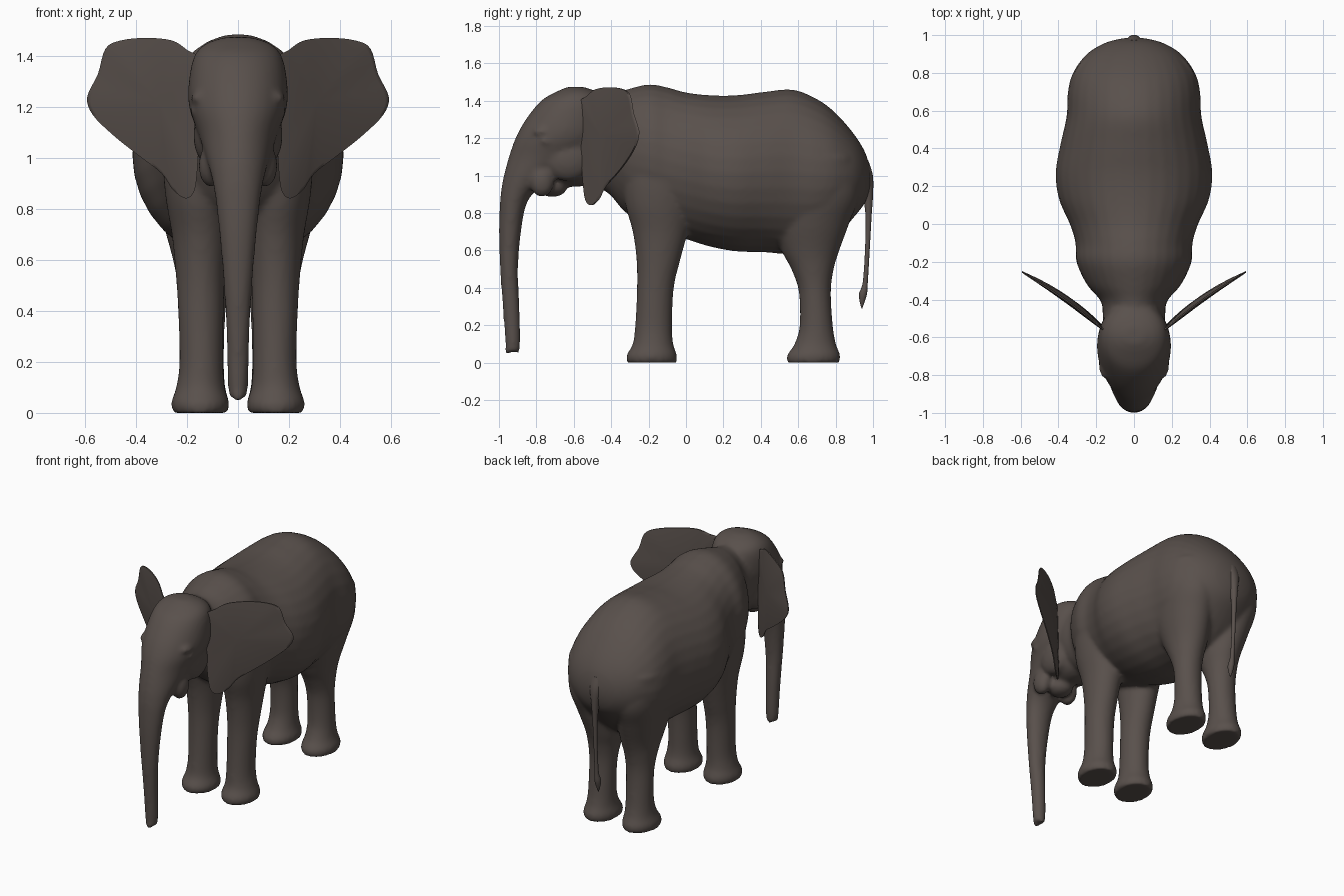
import bpy
import bmesh
from math import cos, sin, pi, radians
from mathutils import Matrix, Vector

default_cube = bpy.data.objects.get("Cube")
if default_cube:
    bpy.data.objects.remove(default_cube)

# One flat skin colour
SKIN = (0.1, 0.081, 0.072, 1)
skin = bpy.data.materials.new("grey brown skin")
skin.use_nodes = True
skin.diffuse_color = SKIN
shader = skin.node_tree.nodes["Principled BSDF"]
shader.inputs["Base Color"].default_value = SKIN
shader.inputs["Roughness"].default_value = 0.8


def spline(points, steps=5, closed=False):
    """Smooth curve through points of any dimension."""
    count = len(points)

    def point(i):
        return points[i % count] if closed else points[max(0, min(count - 1, i))]

    result = []
    for i in range(count if closed else count - 1):
        around = [point(i + k) for k in (-1, 0, 1, 2)]
        for s in range(steps):
            t = s / steps
            result.append([
                b + t * ((c - a) + t * ((2 * a - 5 * b + 4 * c - d)
                                        + t * (3 * (b - c) + d - a))) / 2
                for a, b, c, d in zip(*around)])
    if not closed:
        result.append(list(points[-1]))
    return result


def loft(bm, rings):
    """Skin a row of closed rings and cap both ends."""
    loops = [[bm.verts.new(p) for p in ring] for ring in rings]
    count = len(loops[0])
    for near, far in zip(loops, loops[1:]):
        for i in range(count):
            j = (i + 1) % count
            bm.faces.new((near[i], near[j], far[j], far[i]))
    bm.faces.new(loops[0])
    bm.faces.new(loops[-1])


def angles(count=32):
    return [2 * pi * i / count for i in range(count)]


def level_ring(z, front, back, inner, outer, side=1):
    """Horizontal oval between front/back and inner/outer limits."""
    return [(side * ((inner + outer) / 2 + (outer - inner) / 2 * cos(a)),
             (front + back) / 2 + (back - front) / 2 * sin(a), z) for a in angles()]


def upright_ring(y, top, bottom, half_width):
    """Cross-section of the barrel, facing along y."""
    return [(half_width * cos(a), y,
             (top + bottom) / 2 + (top - bottom) / 2 * sin(a)) for a in angles()]


def ellipsoid(bm, centre, radii):
    bmesh.ops.create_uvsphere(
        bm, u_segments=24, v_segments=16, radius=1,
        matrix=Matrix.Translation(centre) @ Matrix.Diagonal((*radii, 1)))


def finish(bm, name):
    bmesh.ops.recalc_face_normals(bm, faces=bm.faces)
    mesh = bpy.data.meshes.new(name)
    bm.to_mesh(mesh)
    bm.free()
    mesh.materials.append(skin)
    mesh.polygons.foreach_set("use_smooth", [True] * len(mesh.polygons))
    mesh.set_sharp_from_angle(angle=radians(60))
    obj = bpy.data.objects.new(name, mesh)
    bpy.context.scene.collection.objects.link(obj)
    return obj


# Barrel and neck: y, top, bottom, half width
BARREL = [
    (-.62, 1.42, 1, .15), (-.5, 1.43, .95, .165), (-.41, 1.435, .9, .175),
    (-.32, 1.46, .8, .25), (-.2, 1.488, .73, .305), (-.1, 1.472, .69, .31),
    (0, 1.445, .66, .34), (.13, 1.43, .62, .397), (.27, 1.43, .595, .415),
    (.42, 1.448, .59, .39), (.57, 1.46, .58, .357), (.7, 1.41, .6, .35),
    (.8, 1.335, .67, .323), (.9, 1.22, .78, .25), (.96, 1.12, .86, .15),
    (.985, 1.03, .94, .05)]

# Head running down into the trunk: z, front, back, half width
HEAD = [
    (.06, -.96, -.895, .036), (.12, -.967, -.885, .04), (.3, -.98, -.89, .045),
    (.5, -.994, -.898, .056), (.7, -1, -.882, .073), (.85, -.995, -.852, .09),
    (.93, -.987, -.79, .105), (1, -.974, -.69, .125), (1.1, -.947, -.5, .158),
    (1.2, -.912, -.42, .192), (1.3, -.857, -.4, .193), (1.4, -.775, -.42, .172),
    (1.45, -.69, -.48, .125), (1.475, -.63, -.55, .05)]

# Legs: z, front, back, inner, outer
FRONT_LEG = [
    (0, -.315, -.05, .04, .255), (.04, -.318, -.048, .035, .262),
    (.1, -.285, -.068, .052, .243), (.2, -.272, -.074, .058, .23),
    (.4, -.262, -.065, .056, .235), (.55, -.265, -.03, .05, .245),
    (.7, -.285, .01, .035, .26), (.85, -.325, .04, .02, .285),
    (1, -.33, .05, .02, .295), (1.15, -.28, 0, .04, .28)]
HIND_LEG = [
    (0, .54, .82, .04, .25), (.04, .54, .825, .035, .255),
    (.1, .58, .802, .05, .235), (.2, .608, .785, .055, .226),
    (.38, .603, .775, .05, .226), (.5, .563, .79, .035, .237),
    (.6, .51, .82, .012, .255), (.75, .46, .875, .005, .295),
    (.9, .47, .925, .01, .325), (1.1, .52, .9, .03, .335)]

# Body, head and legs flow together in one skin
bm = bmesh.new()
loft(bm, [upright_ring(*s) for s in spline(BARREL)])
loft(bm, [level_ring(z, f, b, -w, w) for z, f, b, w in spline(HEAD)])
for side in (1, -1):
    for leg in (FRONT_LEG, HIND_LEG):
        loft(bm, [level_ring(*s, side) for s in spline(leg)])
    # Tusk sheath, cheek, brow and eye lid
    ellipsoid(bm, (side * .105, -.77, .97), (.05, .065, .085))
    ellipsoid(bm, (side * .11, -.63, 1.09), (.065, .13, .12))
    ellipsoid(bm, (side * .15, -.76, 1.235), (.035, .06, .028))
    ellipsoid(bm, (side * .163, -.745, 1.185), (.026, .034, .022))
# Jaw, lower lip and the two trunk tip fingers
ellipsoid(bm, (0, -.6, 1.04), (.125, .18, .1))
ellipsoid(bm, (0, -.715, .94), (.075, .08, .055))
ellipsoid(bm, (0, -.953, .068), (.02, .018, .026))
ellipsoid(bm, (0, -.9, .075), (.02, .016, .024))
body = finish(bm, "body")
blend = body.modifiers.new("blend parts", "REMESH")
blend.mode = "VOXEL"
blend.voxel_size = 0.013
blend.use_smooth_shade = True
soften = body.modifiers.new("soften joins", "SMOOTH")
soften.factor = 0.5
soften.iterations = 7

# Ears: outline in x and z, thick in the middle and thin at the rim
EAR = [
    (.15, 1.38), (.2, 1.425), (.26, 1.462), (.36, 1.472), (.46, 1.462),
    (.52, 1.43), (.55, 1.33), (.592, 1.24), (.57, 1.17), (.49, 1.09),
    (.39, 1.01), (.3, .94), (.255, .875), (.205, .842), (.172, .87),
    (.16, .95), (.155, 1.05), (.145, 1.2)]


def ear_ring(scale, face, side):
    ring = []
    for x, z in spline(EAR, 4, True):
        x, z = .31 + scale * (x - .31), 1.22 + scale * (z - 1.22)
        thickness = .004 + .018 * (1 - scale ** 2)
        lean = -.535 + .7 * (x - .19) + .03 * (1.2 - z) * (x < .59)
        cup = .02 * sin(pi * (x - .15) / .44)
        ring.append((side * x, lean + cup + face * thickness, z))
    return ring


SCALES = [.08, .3, .5, .7, .85, .95, 1]
for side, name in ((1, "left_ear"), (-1, "right_ear")):
    bm = bmesh.new()
    loft(bm, [ear_ring(s, -1, side) for s in SCALES]
         + [ear_ring(s, 1, side) for s in reversed(SCALES)])
    finish(bm, name)

# Tail with a small tuft: z, front, back, half width
TAIL = [
    (.29, .938, .942, .002), (.33, .928, .957, .014), (.37, .925, .968, .02),
    (.43, .945, .972, .013), (.6, .957, .982, .012), (.78, .96, .992, .016),
    (.9, .945, 1, .025), (1, .93, .999, .04), (1.08, .92, .975, .04)]
bm = bmesh.new()
loft(bm, [level_ring(z, f, b, -w, w) for z, f, b, w in spline(TAIL)])
finish(bm, "tail")
